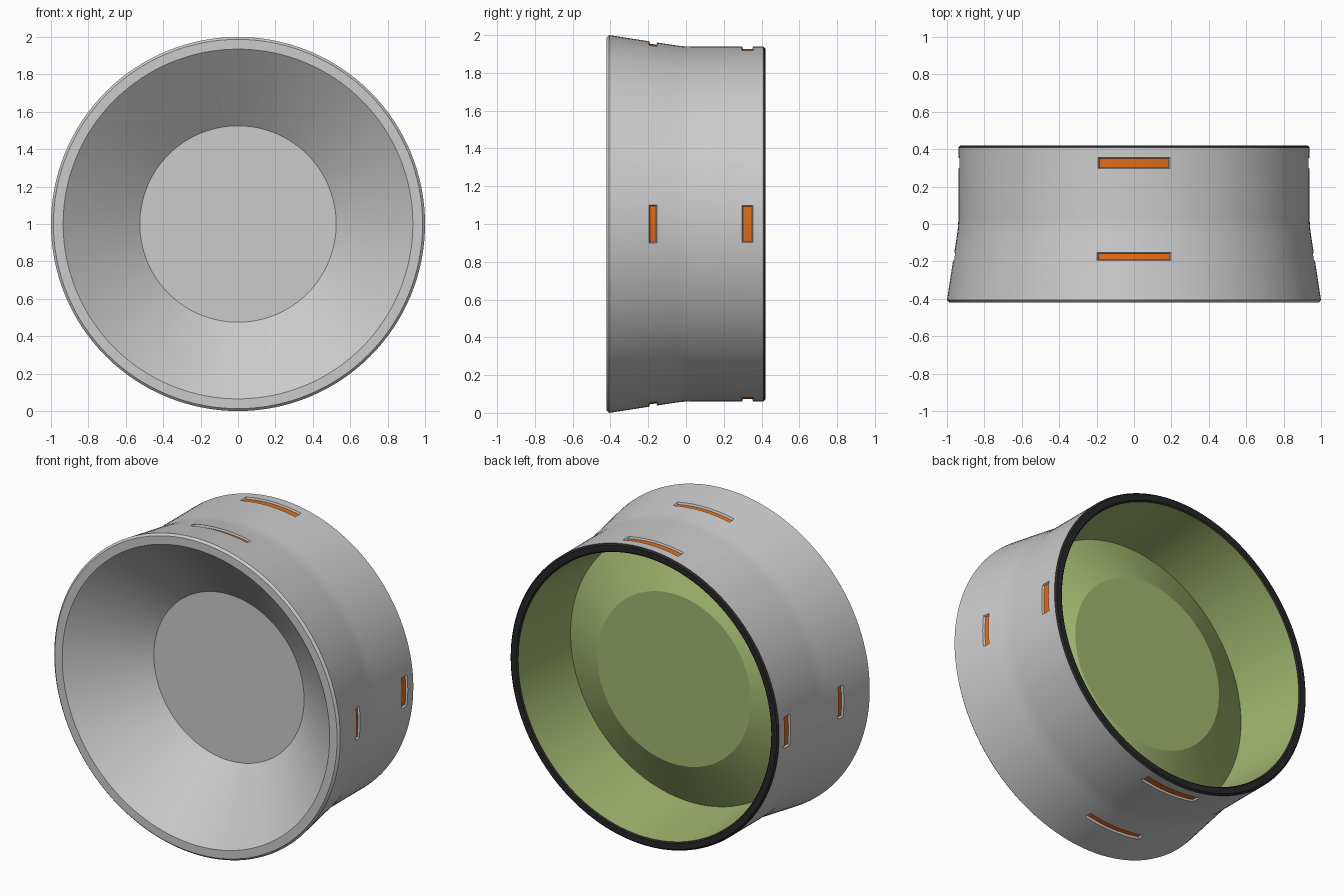
import bpy, bmesh
from math import sin, cos, pi, asin

if "Cube" in bpy.data.objects:
    bpy.data.objects.remove(bpy.data.objects["Cube"])

SEGS = 128


def material(name, col):
    m = bpy.data.materials.new(name)
    m.diffuse_color = (*col, 1)
    m.use_nodes = True
    m.node_tree.nodes["Principled BSDF"].inputs["Base Color"].default_value = m.diffuse_color
    return m


green = material("green", (0.36, 0.47, 0.16))
black = material("black", (0.02, 0.02, 0.02))
orange = material("orange", (0.75, 0.15, 0.01))


def to_object(bm, name, mats=()):
    bmesh.ops.recalc_face_normals(bm, faces=bm.faces[:])
    me = bpy.data.meshes.new(name)
    bm.to_mesh(me)
    bm.free()
    for m in mats:
        me.materials.append(m)
    ob = bpy.data.objects.new(name, me)
    bpy.context.collection.objects.link(ob)
    return ob


def smooth(ob):
    bpy.ops.object.select_all(action='DESELECT')
    ob.select_set(True)
    bpy.context.view_layer.objects.active = ob
    bpy.ops.object.shade_smooth_by_angle(angle=0.35)


def polar(r, y, a):
    return (r * sin(a), y, 1 + r * cos(a))


# Ring body: profile of (y, radius, material of the band that follows)
profile = [
    (-0.09, 0.525, 0), (-0.42, 0.935, 0), (-0.42, 0.987, 0), (-0.407, 1.0, 0),
    (-0.06, 0.9465, 0), (-0.03, 0.9425, 0), (0.0, 0.940, 0), (0.03, 0.939, 0),
    (0.41, 0.939, 2), (0.42, 0.929, 2), (0.42, 0.893, 2), (0.412, 0.885, 1),
    (-0.05, 0.842, 1), (0.117, 0.537, 1),
]
bm = bmesh.new()
rings = [[bm.verts.new(polar(r, y, 2 * pi * i / SEGS)) for i in range(SEGS)]
         for y, r, _ in profile]
for k in range(len(rings) - 1):
    for i in range(SEGS):
        j = (i + 1) % SEGS
        f = bm.faces.new((rings[k][i], rings[k][j], rings[k + 1][j], rings[k + 1][i]))
        f.material_index = profile[k][2]
bm.faces.new(rings[0])
bm.faces.new(rings[-1]).material_index = 1
body = to_object(bm, "ring_body", [None, green, black])


def surface(y):
    return 0.9395 if y > 0 else 0.9395 + max(0, -y - 0.017) * 0.1545


def arc_block(bm, angle, y0, y1, half, top, bottom, flare):
    """Curved block following the outer surface; top/bottom are depth offsets."""
    n = 12
    rows = []
    for i in range(n + 1):
        t = 2 * i / n - 1
        row = []
        for y, s, d, g in ((y0, -1, top, flare), (y1, 1, top, flare),
                           (y1, 1, bottom, 0), (y0, -1, bottom, 0)):
            a = angle + asin(t * (half + g) / 0.95)
            row.append(bm.verts.new(polar(surface(y) + d, y + s * g, a)))
        rows.append(row)
    for p, q in zip(rows, rows[1:]):
        for k in range(4):
            m = (k + 1) % 4
            bm.faces.new((p[k], p[m], q[m], q[k]))
    bm.faces.new(rows[0])
    bm.faces.new(rows[-1])


# Slots: wide on top and bottom, short on the sides, two rows each
cut = bmesh.new()
fill = bmesh.new()
for k in range(4):
    half = 0.19 if k % 2 == 0 else 0.094
    for y0, y1 in ((0.302, 0.35), (-0.19, -0.158)):
        arc_block(cut, k * pi / 2, y0, y1, half, 0.02, -0.014, 0.012)
        arc_block(fill, k * pi / 2, y0, y1, half, -0.012, -0.016, 0)
cutter = to_object(cut, "slot_cutter")
cutter.hide_render = True
mod = body.modifiers.new("slots", 'BOOLEAN')
mod.operation = 'DIFFERENCE'
mod.solver = 'EXACT'
mod.object = cutter
bpy.context.view_layer.objects.active = body
bpy.ops.object.modifier_apply(modifier="slots")
bpy.data.objects.remove(cutter)
smooth(body)

# Orange floors of the slots
smooth(to_object(fill, "slot_inserts", [orange]))
